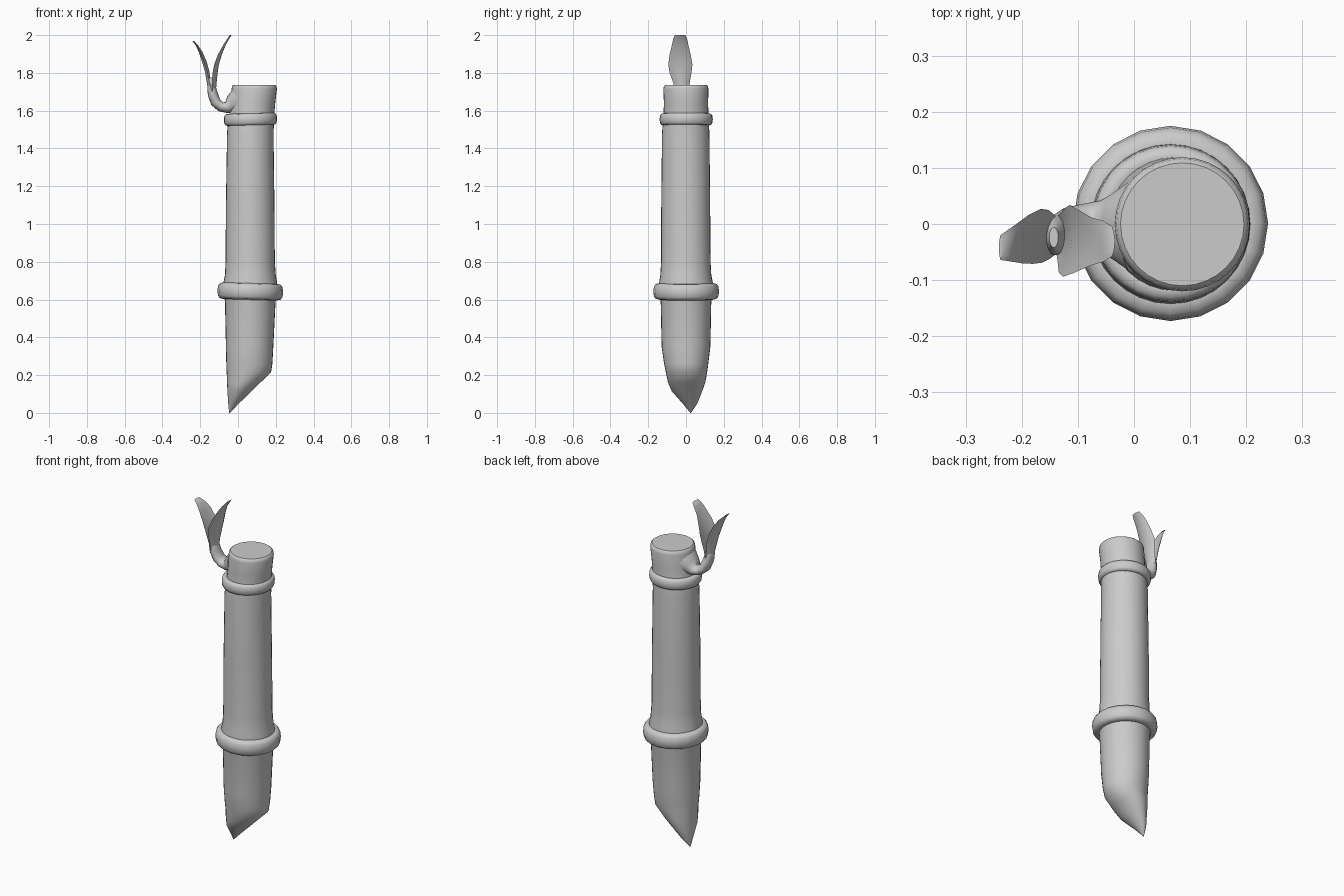
import bpy, bmesh, math
from mathutils import Vector


def loft(name, rings, caps=(True, True), angle=40):
    """Skin a list of equal-length closed rings."""
    bm = bmesh.new()
    vs = [[bm.verts.new(p) for p in r] for r in rings]
    n = len(rings[0])
    for a, b in zip(vs, vs[1:]):
        for i in range(n):
            j = (i + 1) % n
            bm.faces.new((a[i], a[j], b[j], b[i]))
    if caps[0]:
        bm.faces.new(vs[0][::-1])
    if caps[1]:
        bm.faces.new(vs[-1])
    bmesh.ops.recalc_face_normals(bm, faces=bm.faces)
    me = bpy.data.meshes.new(name)
    bm.to_mesh(me)
    bm.free()
    ob = bpy.data.objects.new(name, me)
    bpy.context.collection.objects.link(ob)
    bpy.ops.object.select_all(action='DESELECT')
    ob.select_set(True)
    bpy.context.view_layer.objects.active = ob
    bpy.ops.object.shade_smooth_by_angle(angle=math.radians(angle))
    return ob


def ellipse(cx, cy, z, rx, ry, n=32, tilt=0.0):
    out = []
    for i in range(n):
        a = math.tau * i / n
        out.append((cx + rx * math.cos(a), cy + ry * math.sin(a),
                    z + tilt * math.cos(a)))
    return out


def section(z, x0, x1, y0, y1):
    return ellipse((x0 + x1) / 2, (y0 + y1) / 2, z, (x1 - x0) / 2, (y1 - y0) / 2)


# bamboo stalk with slanted, pointed foot: z, x min, x max, y min, y max
stalk = [
    (0.0, -0.047, -0.043, 0.023, 0.027),
    (0.05, -0.052, 0.005, -0.018, 0.060),
    (0.115, -0.056, 0.073, -0.076, 0.086),
    (0.16, -0.058, 0.118, -0.095, 0.102),
    (0.215, -0.060, 0.175, -0.107, 0.112),
    (0.26, -0.062, 0.182, -0.116, 0.118),
    (0.35, -0.064, 0.187, -0.129, 0.129),
    (0.59, -0.069, 0.199, -0.134, 0.134),
    (0.64, -0.08, 0.21, -0.145, 0.145),
    (0.69, -0.077, 0.207, -0.142, 0.142),
    (0.73, -0.069, 0.200, -0.136, 0.134),
    (0.80, -0.066, 0.195, -0.132, 0.130),
    (1.10, -0.064, 0.193, -0.131, 0.128),
    (1.48, -0.058, 0.188, -0.127, 0.124),
    (1.52, -0.055, 0.190, -0.124, 0.122),
    (1.58, -0.046, 0.192, -0.119, 0.119),
    (1.64, -0.040, 0.197, -0.117, 0.117),
    (1.715, -0.034, 0.206, -0.120, 0.119),
    (1.73, -0.031, 0.203, -0.117, 0.116),
    (1.736, -0.024, 0.196, -0.110, 0.109),
]
loft("stalk", [section(*s) for s in stalk])


def node_ring(name, cx, z, r, w, h, tilt, n):
    """Rounded band round the stalk."""
    rings = []
    for k in range(13):
        a = math.tau * k / 12
        c, s = math.cos(a), math.sin(a)
        c = math.copysign(abs(c) ** 0.75, c)
        s = math.copysign(abs(s) ** 0.75, s)
        rr = r - w + w * c
        rings.append(ellipse(cx, 0.001, z + h * s, rr, rr, n, tilt))
    ob = loft(name, rings, (False, False), 60)
    bm = bmesh.new()
    bm.from_mesh(ob.data)
    bmesh.ops.remove_doubles(bm, verts=bm.verts, dist=1e-5)
    bmesh.ops.recalc_face_normals(bm, faces=bm.faces)
    bm.to_mesh(ob.data)
    bm.free()


node_ring("lower_node", 0.065, 0.643, 0.174, 0.032, 0.044, -0.004, 20)
node_ring("upper_node", 0.066, 0.0 + 1.554, 0.141, 0.022, 0.032, 0.003, 28)

# side shoot: x, y, z, in-plane radius, radius along y
shoot = [
    (0.00, -0.004, 1.645, 0.075, 0.085),
    (-0.035, -0.004, 1.632, 0.050, 0.060),
    (-0.06, -0.004, 1.616, 0.030, 0.046),
    (-0.09, -0.006, 1.620, 0.026, 0.042),
    (-0.118, -0.010, 1.645, 0.028, 0.040),
    (-0.133, -0.018, 1.685, 0.027, 0.037),
    (-0.141, -0.022, 1.73, 0.022, 0.033),
    (-0.143, -0.024, 1.775, 0.008, 0.018),
]
rings = []
for i, (x, y, z, ra, rb) in enumerate(shoot):
    a, b = shoot[max(i - 1, 0)], shoot[min(i + 1, len(shoot) - 1)]
    t = Vector((b[0] - a[0], 0, b[2] - a[2])).normalized()
    side = Vector((t.z, 0, -t.x))
    rings.append([Vector((x, y, z)) + side * ra * math.cos(k * math.tau / 16)
                  + Vector((0, rb * math.sin(k * math.tau / 16), 0)) for k in range(16)])
loft("shoot", rings, angle=60)


def leaf(name, spine, side):
    """Thin cupped leaf; spine rows are x, y, z, half width, cup, skew."""
    us = [-1, -0.67, -0.33, 0, 0.33, 0.67, 1]
    rows = []
    for x, y, z, w, cup, skew in spine:
        def pt(u, th):
            return (x + side * (cup * u * u + th * (1 - u * u)) + skew * u,
                    y + w * u, z)
        rows.append([pt(u, 0.0) for u in us] + [pt(u, 0.010) for u in us[-2:0:-1]])
    loft(name, rows, angle=60)


leaf("inner_leaf", [
    (-0.118, -0.020, 1.69, 0.034, 0.020, 0.0),
    (-0.113, -0.024, 1.75, 0.044, 0.020, 0.003),
    (-0.108, -0.029, 1.80, 0.058, 0.020, 0.006),
    (-0.101, -0.030, 1.845, 0.064, 0.019, 0.006),
    (-0.086, -0.031, 1.895, 0.056, 0.017, 0.004),
    (-0.064, -0.031, 1.95, 0.043, 0.013, 0.0),
    (-0.047, -0.031, 1.98, 0.037, 0.009, 0.0),
    (-0.034, -0.031, 2.0, 0.027, 0.005, 0.0)], -1)
leaf("outer_leaf", [
    (-0.155, -0.020, 1.69, 0.032, 0.018, 0.0),
    (-0.165, -0.022, 1.75, 0.040, 0.018, 0.003),
    (-0.176, -0.022, 1.81, 0.047, 0.018, 0.006),
    (-0.190, -0.022, 1.86, 0.049, 0.017, 0.007),
    (-0.207, -0.027, 1.91, 0.043, 0.013, 0.006),
    (-0.223, -0.034, 1.945, 0.033, 0.008, 0.004),
    (-0.241, -0.042, 1.968, 0.022, 0.003, 0.0)], 1)
